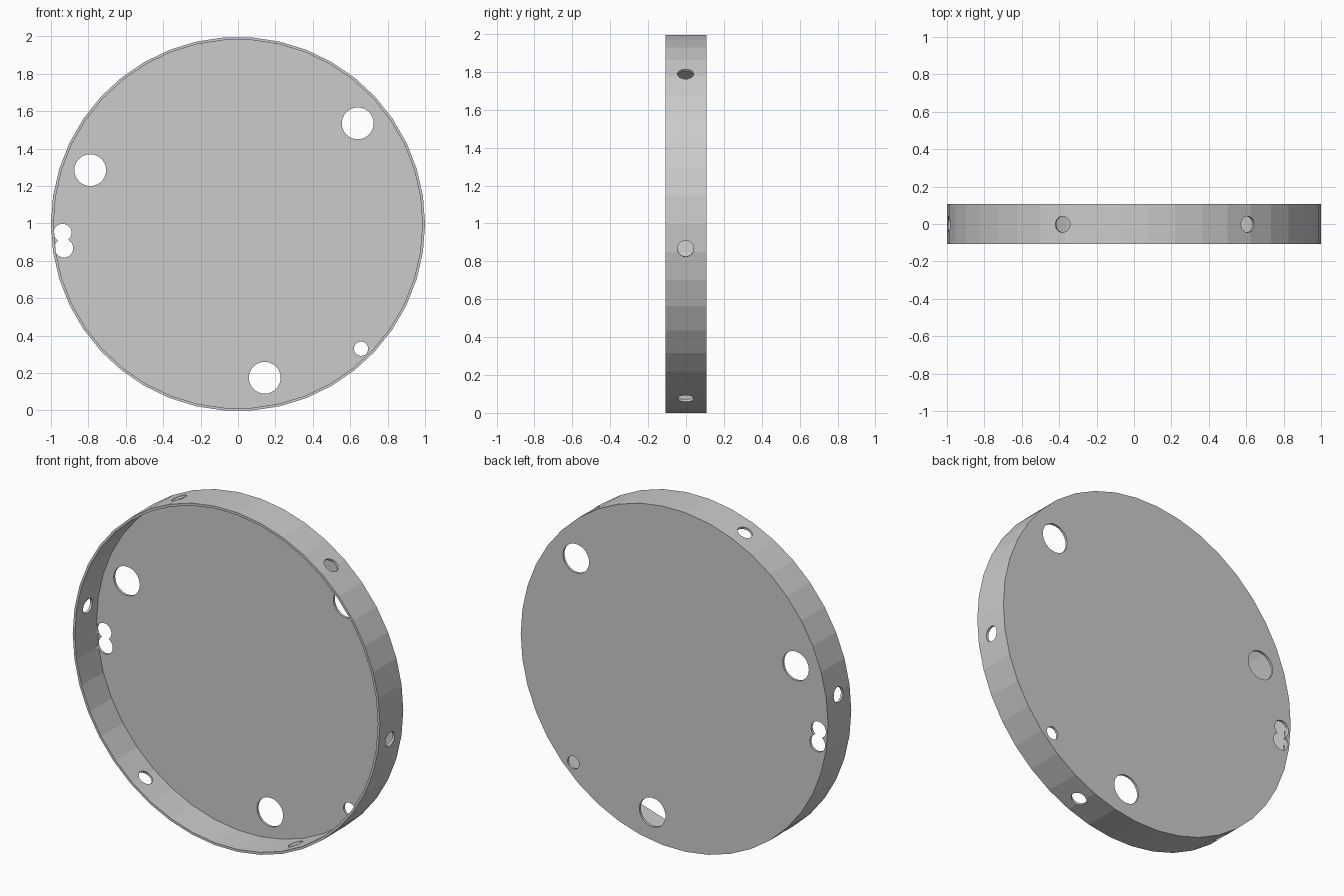
import bpy, bmesh
from math import pi, radians, cos, sin
from mathutils import Matrix, Vector

if "Cube" in bpy.data.objects:
    bpy.data.objects.remove(bpy.data.objects["Cube"])

SIDES, R, HALF, T = 42, 1.0, 0.108, 0.014
CZ = cos(pi / SIDES)          # centre height so the lowest flat sits on z = 0


def ring(bm, r, y):
    return [bm.verts.new((r * cos(2 * pi * i / SIDES), y, CZ + r * sin(2 * pi * i / SIDES)))
            for i in range(SIDES)]


def cutter(pos, axis, r, depth, sides=32):
    bm = bmesh.new()
    rot = Vector((0, 0, 1)).rotation_difference(Vector(axis)).to_matrix().to_4x4()
    bmesh.ops.create_cone(bm, cap_ends=True, segments=sides, radius1=r, radius2=r,
                          depth=depth, matrix=Matrix.Translation(pos) @ rot)
    me = bpy.data.meshes.new("hole_cutter")
    bm.to_mesh(me)
    bm.free()
    ob = bpy.data.objects.new("hole_cutter", me)
    bpy.context.collection.objects.link(ob)
    ob.hide_render = True
    return ob


# Shallow round cover: closed back plate, thin rim, open front
bm = bmesh.new()
rings = [ring(bm, R, HALF), ring(bm, R, -HALF),
         ring(bm, R - T, -HALF), ring(bm, R - T, HALF - T)]
for a, b in zip(rings, rings[1:]):
    for i in range(SIDES):
        j = (i + 1) % SIDES
        bm.faces.new((a[i], a[j], b[j], b[i]))
bm.faces.new(rings[0])
bm.faces.new(rings[-1])
bmesh.ops.recalc_face_normals(bm, faces=bm.faces)
mesh = bpy.data.meshes.new("round_cover")
bm.to_mesh(mesh)
bm.free()
cover = bpy.data.objects.new("round_cover", mesh)
bpy.context.collection.objects.link(cover)

# Holes through the back plate: x, z, radius
plate_holes = [(0.64, 1.535, 0.085), (-0.79, 1.285, 0.085), (0.143, 0.175, 0.085),
               (0.658, 0.33, 0.038), (-0.938, 0.95, 0.048), (-0.931, 0.868, 0.05)]
cutters = [cutter((x, HALF, z), (0, 1, 0), r, 0.06) for x, z, r in plate_holes]

# Six evenly spaced radial holes in the rim
for k in range(6):
    a = radians(52.5 + 60 * k)
    d = Vector((cos(a), 0, sin(a)))
    cutters.append(cutter(d * R + Vector((0, -0.002, CZ)), d, 0.043, 0.12, 24))

for c in cutters:
    m = cover.modifiers.new("hole", 'BOOLEAN')
    m.operation, m.solver, m.object = 'DIFFERENCE', 'EXACT', c

# Bake the holes and drop the cutters
dg = bpy.context.evaluated_depsgraph_get()
final = bpy.data.meshes.new_from_object(cover.evaluated_get(dg))
cover.modifiers.clear()
cover.data = final
for c in cutters:
    bpy.data.objects.remove(c)
